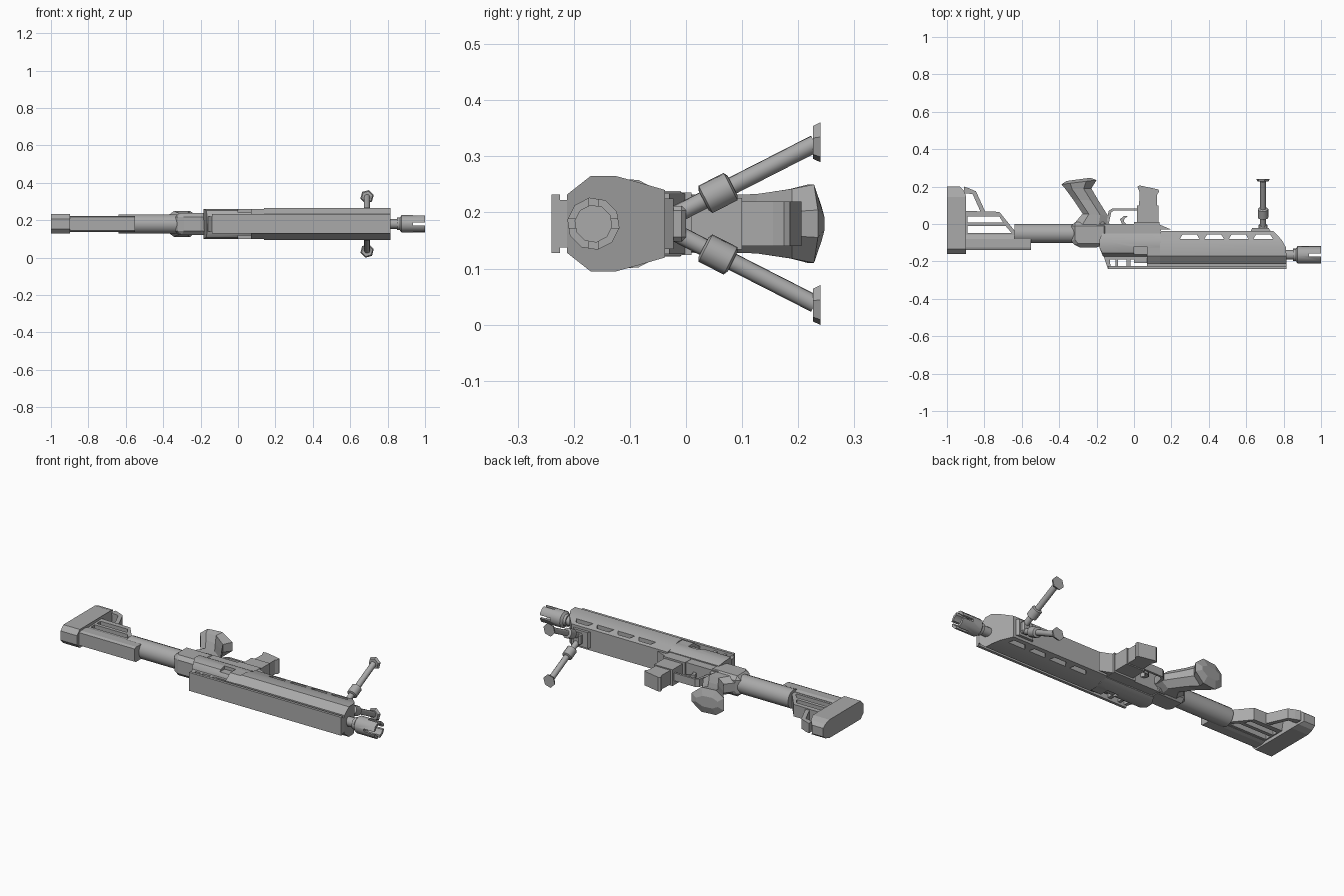
import bpy, bmesh, math
from mathutils import Vector

if "Cube" in bpy.data.objects:
    bpy.data.objects.remove(bpy.data.objects["Cube"], do_unlink=True)

ZC = 0.18     # mid plane the whole model is mirrored about
AXIS_Y = -0.165   # barrel axis

grey = bpy.data.materials.new("Plain grey")
grey.use_nodes = True
grey.diffuse_color = (0.4, 0.4, 0.4, 1)
grey.node_tree.nodes["Principled BSDF"].inputs["Base Color"].default_value = (0.4, 0.4, 0.4, 1)


def finish(name, bm):
    bmesh.ops.recalc_face_normals(bm, faces=bm.faces)
    me = bpy.data.meshes.new(name)
    bm.to_mesh(me)
    bm.free()
    ob = bpy.data.objects.new(name, me)
    bpy.context.collection.objects.link(ob)
    me.materials.append(grey)
    return ob


def bridge(bm, rings):
    """Skin a list of equal vertex rings and cap both ends."""
    rings = [[bm.verts.new(p) for p in r] for r in rings]
    n = len(rings[0])
    for a, b in zip(rings, rings[1:]):
        for i in range(n):
            j = (i + 1) % n
            bm.faces.new((a[i], a[j], b[j], b[i]))
    bm.faces.new(rings[0][::-1])
    bm.faces.new(rings[-1])


def plate(name, outlines, half, z=ZC, chamfer=0):
    """Extrude one or more xy outlines through the thickness."""
    bm = bmesh.new()
    for pts in outlines:
        levels = [(-half, 0), (half, 0)]
        bridge(bm, [[(x, y, z + h) for x, y in pts] for h, _ in levels])
    ob = finish(name, bm)
    if chamfer:
        mod = ob.modifiers.new("chamfer", 'BEVEL')
        mod.width, mod.segments = chamfer, 1
        mod.limit_method, mod.angle_limit = 'ANGLE', math.radians(40)
    return ob


def rect(x0, x1, y0, y1):
    return [(x0, y0), (x1, y0), (x1, y1), (x0, y1)]


def body(name, rows):
    """Mirrored section along x; rows are (y, half thickness, x start, x end)."""
    full = [(y, ZC + h, a, b) for y, h, a, b in rows]
    full += [(y, ZC - h, a, b) for y, h, a, b in reversed(rows)]
    bm = bmesh.new()
    bridge(bm, [[(a, y, z) for y, z, a, b in full], [(b, y, z) for y, z, a, b in full]])
    return finish(name, bm)


def rod(name, start, direction, stations, sides=10):
    """Turned part; stations are (distance, radius) along the direction."""
    d = Vector(direction).normalized()
    u = d.orthogonal().normalized()
    v = d.cross(u)
    bm = bmesh.new()
    rings = []
    for t, r in stations:
        c = Vector(start) + d * t
        rings.append([c + r * (u * math.cos(k) + v * math.sin(k))
                      for k in [(i + 0.5) * math.tau / sides for i in range(sides)]])
    bridge(bm, rings)
    return finish(name, bm)


def cut(ob, *cutters):
    for c in cutters:
        mod = ob.modifiers.new("cut", 'BOOLEAN')
        mod.operation, mod.object, mod.solver = 'DIFFERENCE', c, 'EXACT'
        bpy.context.view_layer.objects.active = ob
        bpy.ops.object.modifier_apply(modifier=mod.name)
        bpy.data.objects.remove(c, do_unlink=True)


def smooth(*obs):
    bpy.ops.object.select_all(action='DESELECT')
    for ob in obs:
        ob.select_set(True)
    bpy.context.view_layer.objects.active = obs[0]
    bpy.ops.object.shade_smooth_by_angle(angle=math.radians(38))


# Long front housing with four slanted vents through it
housing = body("front_housing", [
    (-0.212, 0.052, 0.14, 0.815), (-0.17, 0.085, 0.14, 0.815), (-0.125, 0.085, 0.14, 0.812),
    (-0.085, 0.074, 0.14, 0.79), (-0.037, 0.060, 0.14, 0.745)])
vents = [[(x, -0.08), (x + 0.105, -0.08), (x + 0.09, -0.056), (x + 0.015, -0.056)]
         for x in (0.245, 0.376, 0.507, 0.638)]
cut(housing, plate("vent_cutter", vents, 0.2))

# Upper body with a recess on either side
upper = body("upper_body", [
    (-0.175, 0.045, -0.165, 0.145), (-0.155, 0.072, -0.17, 0.145), (-0.125, 0.08, -0.185, 0.145),
    (-0.085, 0.078, -0.185, 0.145), (-0.05, 0.06, -0.17, 0.145)])
cut(upper, *[plate("recess_cutter", [rect(0.0, 0.07, -0.25, -0.12)], 0.03, ZC + s * 0.092)
             for s in (-1, 1)])
body("front_collar", [(-0.212, 0.05, 0.07, 0.15), (-0.17, 0.08, 0.07, 0.15),
                      (-0.125, 0.08, 0.07, 0.15)])

# Top rail with its rear strut and spacer posts
plate("top_rail", [rect(-0.14, 0.815, -0.24, -0.225)], 0.052)
plate("rail_stem", [rect(0.07, 0.815, -0.227, -0.208)], 0.042)
plate("rail_posts", [[(-0.17, -0.15), (-0.14, -0.24), (-0.125, -0.23), (-0.135, -0.15)],
                     rect(-0.10, -0.085, -0.23, -0.17), rect(-0.04, -0.02, -0.23, -0.17),
                     rect(-0.15, 0.075, -0.19, -0.165)], 0.04)
plate("post_block", [rect(0.0, 0.07, -0.208, -0.17)], 0.035)

# Lower body, rear block, feed well
plate("lower_body", [[(-0.2, -0.1), (0.145, -0.1), (0.145, -0.03), (0.2, -0.03), (0.13, 0.0),
                      (0.0, 0.0), (-0.2, 0.0)]], 0.054)
plate("rear_block", [[(-0.335, -0.09), (-0.31, -0.125), (-0.18, -0.125), (-0.14, -0.09),
                      (-0.14, 0.01), (-0.335, 0.01)]], 0.058, chamfer=0.02)
plate("feed_well", [rect(0.0, 0.135, -0.05, 0.01)], 0.056)
plate("feed_box", [[(0.022, -0.02), (0.122, -0.02), (0.122, 0.155), (0.135, 0.175),
                    (0.13, 0.185), (0.03, 0.206), (0.018, 0.2), (0.03, 0.17)]], 0.04)
plate("feed_box_band", [rect(0.015, 0.13, 0.0, 0.1)], 0.046)

# Raked handle, widening to its end with a ridged base
grip_rows = [(-0.33, -0.01, -0.13, -0.01, 0.05), (-0.275, 0.055, -0.14, 0.045, 0.05),
             (-0.325, 0.13, -0.19, 0.125, 0.053), (-0.365, 0.185, -0.228, 0.19, 0.062),
             (-0.388, 0.212, -0.2, 0.235, 0.07), (-0.36, 0.23, -0.235, 0.247, 0.03)]
rings = []
for x0, y0, x1, y1, h in grip_rows:
    section = [(0, 0.5), (0.25, 1), (0.7, 1), (1, 0.35), (1, -0.35), (0.7, -1), (0.25, -1), (0, -0.5)]
    rings.append([(x0 + (x1 - x0) * t, y0 + (y1 - y0) * t, ZC + h * k) for t, k in section])
bm = bmesh.new()
bridge(bm, rings)
finish("handle", bm)

# Guard loop and lever
plate("guard_loop", [[(0.03, 0.072), (0.03, 0.084), (-0.115, 0.084), (-0.135, 0.07), (-0.15, 0.0),
                      (-0.135, 0.0), (-0.122, 0.062), (-0.108, 0.072)]], 0.022)
plate("lever", [[(-0.06, -0.01), (-0.035, -0.01), (-0.055, 0.015), (-0.05, 0.03), (-0.03, 0.044),
                 (-0.055, 0.042), (-0.075, 0.025)]], 0.012)

# Rear tube, stock body and open brace
rear_tube = rod("rear_tube", (-0.64, -0.05, ZC), (1, 0, 0), [(0, 0.052), (0.32, 0.052)], 16)
body("stock_body", [(-0.14, 0.036, -0.9, -0.55), (-0.125, 0.042, -0.9, -0.55),
                    (-0.08, 0.042, -0.9, -0.55), (-0.06, 0.036, -0.9, -0.55)])
brace = plate("stock_brace", [[(-0.91, 0.07), (-0.72, 0.065), (-0.635, -0.04), (-0.635, -0.08),
                               (-0.91, -0.08)]], 0.034)
slots = [[(-0.89, 0.008), (-0.7, 0.008), (-0.72, 0.04), (-0.89, 0.04)],
         [(-0.89, -0.047), (-0.655, -0.047), (-0.685, -0.012), (-0.89, -0.012)]]
cut(brace, plate("brace_cutter", slots, 0.2))
plate("brace_strut", [[(-0.91, 0.2), (-0.88, 0.19), (-0.845, 0.175), (-0.795, 0.065), (-0.82, 0.065),
                       (-0.863, 0.16), (-0.91, 0.165)]], 0.028)

# Shoulder pad with tapered ends
body("shoulder_pad", [(-0.16, 0.026, -1, -0.897), (-0.135, 0.052, -1, -0.897),
                      (0.145, 0.052, -1, -0.897), (0.18, 0.04, -1, -0.91), (0.2, 0.024, -1, -0.93)])

# Barrel and slotted end piece
barrel = rod("barrel", (0.78, AXIS_Y, ZC), (1, 0, 0), [(0, 0.026), (0.1, 0.026)], 12)
tip = rod("barrel_tip", (0.85, AXIS_Y, ZC), (1, 0, 0),
          [(0, 0.034), (0.015, 0.034), (0.025, 0.047), (0.15, 0.047)], 10)
bore = rod("bore_cutter", (0.92, AXIS_Y, ZC), (1, 0, 0), [(0, 0.033), (0.2, 0.033)], 10)
slit_a = plate("slit_cutter", [rect(0.935, 1.1, AXIS_Y - 0.008, AXIS_Y + 0.008)], 0.1)
slit_b = plate("slit_cutter", [rect(0.935, 1.1, AXIS_Y - 0.1, AXIS_Y + 0.1)], 0.008)
cut(tip, bore, slit_a, slit_b)

# Two-legged stand
plate("stand_base", [[(0.62, -0.045), (0.632, -0.022), (0.72, -0.022), (0.735, -0.045)]], 0.045)
plate("stand_hinge", [rect(0.665, 0.715, -0.03, 0.0)], 0.032, chamfer=0.008)
legs = []
for side, s in (("upper", 1), ("lower", -1)):
    start = Vector((0.69, -0.015, ZC + s * 0.018))
    d = Vector((0, 0.245, s * 0.125))
    legs.append(rod(side + "_leg", start, d, [(0, 0.016), (d.length, 0.016)], 10))
    legs.append(rod(side + "_leg_sleeve", start, d,
                    [(0.052, 0.02), (0.056, 0.028), (0.106, 0.028), (0.11, 0.02)], 10))
    rod(side + "_foot", (0.69, 0.226, ZC + s * 0.145), (0, 1, 0), [(0, 0.03), (0.014, 0.037)], 6)

smooth(housing, upper, rear_tube, barrel, tip, *legs)
